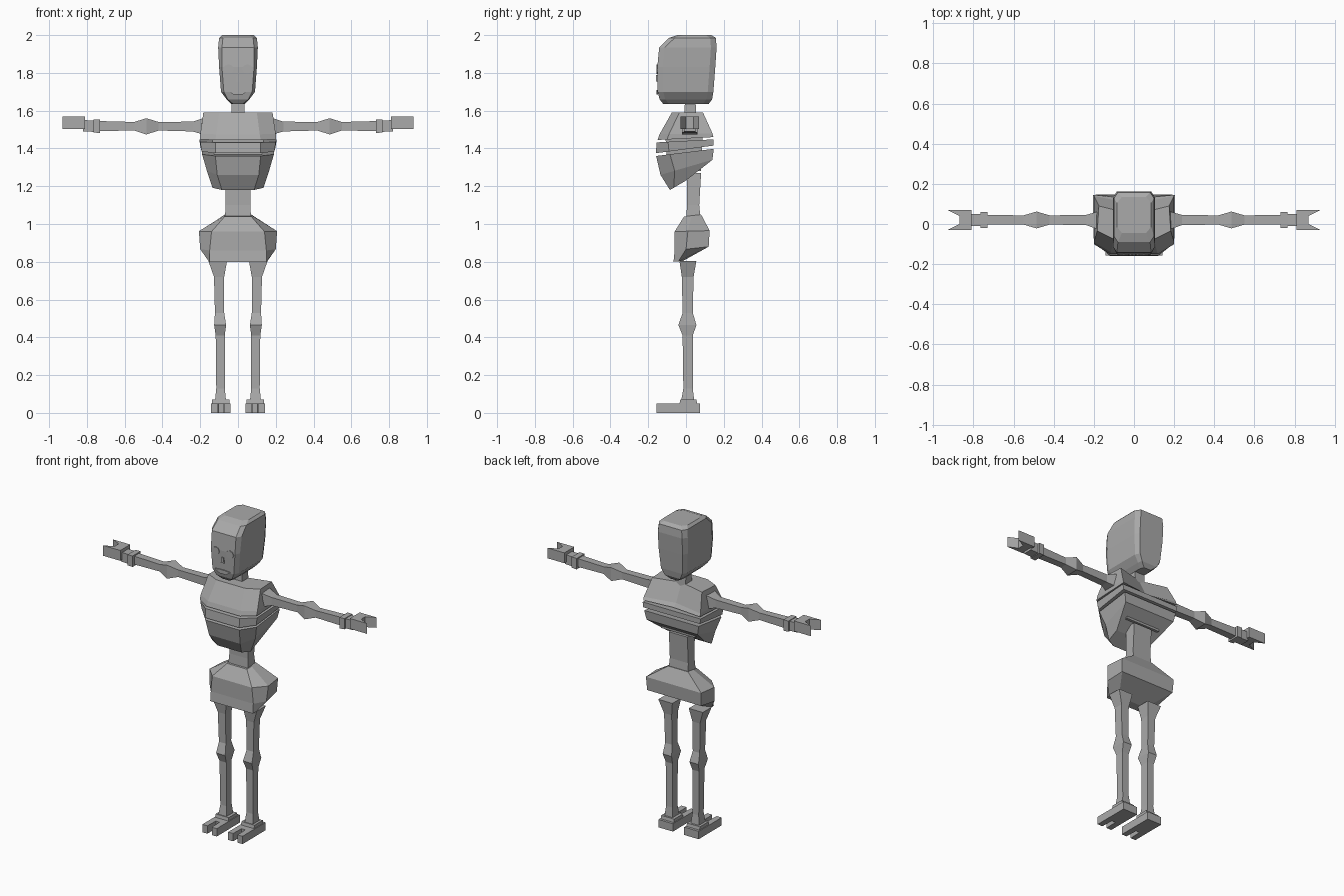
import bpy, bmesh, math

bone = bpy.data.materials.new("plain grey")
bone.diffuse_color = (0.4, 0.4, 0.4, 1)


def loft(name, rings, mirror=False):
    """Skin a closed body through rings of 3D points."""
    bm = bmesh.new()
    loops = [[bm.verts.new(p) for p in r] for r in rings]
    n = len(loops[0])
    for a, b in zip(loops, loops[1:]):
        for i in range(n):
            bm.faces.new((a[i], a[(i + 1) % n], b[(i + 1) % n], b[i]))
    bm.faces.new(loops[0][::-1])
    bm.faces.new(loops[-1])
    bmesh.ops.remove_doubles(bm, verts=bm.verts, dist=1e-5)
    bmesh.ops.recalc_face_normals(bm, faces=bm.faces)
    me = bpy.data.meshes.new(name)
    bm.to_mesh(me)
    bm.free()
    me.materials.append(bone)
    ob = bpy.data.objects.new(name, me)
    bpy.context.collection.objects.link(ob)
    if mirror:
        m = ob.modifiers.new("Mirror", "MIRROR")
        m.use_mirror_merge = False
    return ob


def sym(half, zf, zb):
    """Symmetric ring from half outline (front to back); height tilts zf -> zb."""
    ys = [p[1] for p in half]
    y0, y1 = min(ys), max(ys)
    h = [(x, y, zf + (zb - zf) * (y - y0) / (y1 - y0)) for x, y in half]
    return h + [(-x, y, z) for x, y, z in reversed(h) if x > 0]


def rect_z(z, x0, x1, y0, y1):
    return [(x0, y0, z), (x1, y0, z), (x1, y1, z), (x0, y1, z)]


def rect_x(x, y0, y1, z0, z1):
    return [(x, y0, z0), (x, y1, z0), (x, y1, z1), (x, y0, z1)]


def prism(name, outline, axis, lo, hi, mirror=False):
    """Extrude a 2D outline along y or z."""
    def put(p, t):
        return (p[0], t, p[1]) if axis == "y" else (p[0], p[1], t)
    return loft(name, [[put(p, t) for p in outline] for t in (lo, hi)], mirror)


# head: chamfered block, narrow at the chin
head = [(1.635, .025, .035, -.12, .12), (1.66, .055, .06, -.14, .138),
        (1.70, .075, .09, -.15, .145), (1.83, .085, .10, -.152, .155),
        (1.935, .085, .105, -.142, .162), (1.985, .08, .10, -.09, .158),
        (2.0, .06, .085, -.045, .135)]
loft("head", [sym([(a, f), (b, f + .03), (b, k - .03), (a, k)], z, z)
              for z, a, b, f, k in head])

# face: eyes, nose, mouth
prism("eye", [(.05 + .027 * math.cos(i * math.pi / 4), 1.82 + .025 * math.sin(i * math.pi / 4))
              for i in range(8)], "y", -.156, -.149, True)
prism("nose", [(-.012, 1.755), (.012, 1.755), (.006, 1.79), (-.006, 1.79)], "y", -.158, -.149)
prism("mouth", [(-.055, 1.706), (-.025, 1.685), (.025, 1.685), (.055, 1.706),
                (.02, 1.71), (-.02, 1.71)], "y", -.156, -.148)

# neck
loft("neck", [rect_z(1.57, -.036, .036, -.01, .055), rect_z(1.66, -.034, .034, -.005, .05)])

# upper chest, with a notch along the back
loft("upper_chest", [
    sym([(.12, -.15), (.2, -.10), (.2, .145), (0, .125)], 1.445, 1.46),
    sym([(.115, -.14), (.2, -.09), (.2, .14), (0, .10)], 1.475, 1.48),
    sym([(.10, -.075), (.183, -.035), (.175, .09), (0, .045)], 1.59, 1.59)])
loft("chest_core", [rect_z(1.28, -.12, .12, -.10, .08), rect_z(1.5, -.14, .14, -.11, .09)])

# ribs: a thin band over a tapering bowl
loft("rib_band", [
    sym([(.12, -.16), (.193, -.09), (.2, .145)], 1.375, 1.415),
    sym([(.12, -.155), (.2, -.095), (.205, .145)], 1.432, 1.448)])
loft("lower_ribs", [
    sym([(.085, -.085), (.135, -.065), (.13, .0)], 1.18, 1.23),
    sym([(.11, -.135), (.165, -.06), (.18, .14)], 1.26, 1.34),
    sym([(.12, -.158), (.19, -.085), (.192, .147)], 1.36, 1.398)])

# spine
loft("spine", [rect_z(1.02, -.07, .07, .0, .078), rect_z(1.10, -.065, .065, .006, .07),
               rect_z(1.27, -.065, .065, .004, .08)])

# pelvis
loft("pelvis", [
    sym([(.15, -.066), (.155, -.04), (.10, -.015)], .80, .805),
    sym([(.15, -.06), (.20, .0), (.19, .12)], .86, .88),
    sym([(.14, -.06), (.207, .01), (.195, .125)], .96, .965),
    sym([(.07, -.01), (.075, .03), (.07, .08)], 1.04, 1.05)])

# legs
leg = [(.805, .058, .157, -.035, .055), (.72, .073, .127, -.022, .04),
       (.53, .073, .122, -.018, .036), (.465, .063, .126, -.04, .055),
       (.41, .07, .118, -.018, .036), (.13, .07, .115, -.014, .036),
       (.06, .063, .122, -.026, .044)]
loft("leg", [rect_z(*r) for r in leg], True)
loft("ankle", [rect_z(.045, .045, .137, -.035, .06), rect_z(.07, .045, .137, -.03, .055)], True)

# feet with two toes
prism("foot", [(.04, -.157), (.075, -.157), (.078, -.075), (.104, -.075), (.107, -.157),
               (.142, -.157), (.142, .075), (.04, .075)], "z", 0, .05, True)

# arms with elbow and wrist
arm = [(.17, -.03, .065, 1.47, 1.565), (.24, -.005, .045, 1.49, 1.542),
       (.42, -.003, .043, 1.495, 1.54), (.485, -.022, .062, 1.474, 1.56),
       (.55, -.003, .043, 1.495, 1.54), (.735, -.003, .045, 1.492, 1.545)]
loft("arm", [rect_x(*r) for r in arm], True)
loft("wrist", [rect_x(x, *s) for x, s in (
    (.73, (-.02, .06, 1.482, 1.552)), (.765, (-.02, .06, 1.484, 1.552)),
    (.765, (-.01, .05, 1.488, 1.548)), (.82, (-.01, .05, 1.49, 1.55)))], True)

# forked hands
prism("hand", [(.81, -.03), (.93, -.03), (.87, .0), (.87, .04), (.93, .07), (.81, .07)],
      "z", 1.504, 1.57, True)
